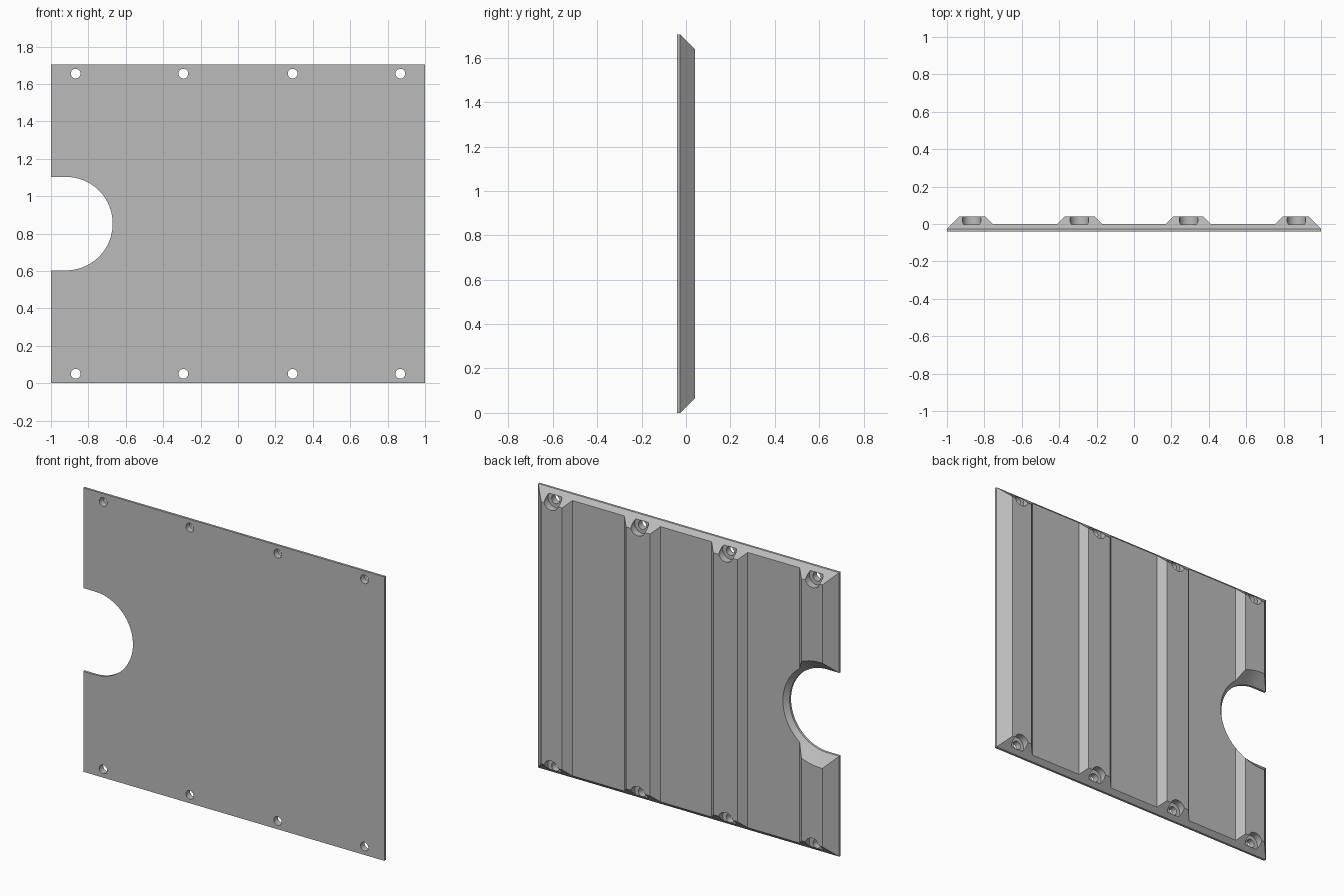
import bpy, bmesh, math
from mathutils import Vector

cube = bpy.data.objects.get("Cube")
if cube:
    bpy.data.objects.remove(cube, do_unlink=True)

HEIGHT, FRONT, EDGE, BASE, TOP = 1.705, -0.04, -0.026, 0.0, 0.04

grey = bpy.data.materials.new("plain grey")
grey.use_nodes = True
grey.diffuse_color = (0.5, 0.5, 0.5, 1)
grey.node_tree.nodes["Principled BSDF"].inputs["Base Color"].default_value = (0.5, 0.5, 0.5, 1)


def make_object(name, bm):
    bmesh.ops.recalc_face_normals(bm, faces=bm.faces[:])
    mesh = bpy.data.meshes.new(name)
    bm.to_mesh(mesh)
    bm.free()
    obj = bpy.data.objects.new(name, mesh)
    bpy.context.collection.objects.link(obj)
    mesh.materials.append(grey)
    return obj


def loft(bm, rings):
    """Closed solid through rings of equal point count."""
    loops = [[bm.verts.new(p) for p in ring] for ring in rings]
    n = len(loops[0])
    for a, b in zip(loops, loops[1:]):
        for i in range(n):
            j = (i + 1) % n
            bm.faces.new((a[i], a[j], b[j], b[i]))
    bm.faces.new(loops[0][::-1])
    bm.faces.new(loops[-1])


# Ribbed panel: mirrored cross-section extruded upwards
half = [(0.17, BASE), (0.21, TOP), (0.37, TOP), (0.41, BASE),
        (0.755, BASE), (0.795, TOP), (0.934, TOP), (1, EDGE), (1, FRONT)]
section = half + [(-x, y) for x, y in reversed(half)]
bm = bmesh.new()
loft(bm, [[(x, y, z) for x, y in section] for z in (0, HEIGHT)])

# Sloped top and bottom ends
for z, side in ((0, -1), (HEIGHT, 1)):
    cut = bmesh.ops.bisect_plane(
        bm, geom=bm.verts[:] + bm.edges[:] + bm.faces[:], dist=1e-6,
        plane_co=Vector((0, EDGE, z)), plane_no=Vector((0, 1, side)), clear_outer=True)
    edges = [e for e in cut["geom_cut"] if isinstance(e, bmesh.types.BMEdge)]
    bmesh.ops.contextual_create(bm, geom=edges)
panel = make_object("ribbed_panel", bm)

# Side opening cutter, flared towards the back
def slot_ring(y, r, cx=-0.92, cz=0.853, steps=40):
    arc = [math.pi * (i / steps - 0.5) for i in range(steps + 1)]
    pts = [(cx + r * math.cos(a), y, cz + r * math.sin(a)) for a in arc]
    return pts + [(-1.2, y, cz + r), (-1.2, y, cz - r)]


bm = bmesh.new()
loft(bm, [slot_ring(-0.1, 0.25), slot_ring(EDGE, 0.25), slot_ring(0.074, 0.35)])
opening = make_object("side_opening_cutter", bm)

# Screw hole cutters, each stepped out to a wide counterbore
def circle(x, y, z, r, n=32):
    return [(x + r * math.cos(math.tau * i / n), y, z + r * math.sin(math.tau * i / n))
            for i in range(n)]


bm = bmesh.new()
for x in (-0.868, -0.292, 0.292, 0.868):
    for z in (0.05, HEIGHT - 0.05):
        loft(bm, [circle(x, -0.1, z, 0.026), circle(x, -0.002, z, 0.026),
                  circle(x, -0.002, z, 0.05), circle(x, 0.1, z, 0.05)])
holes = make_object("screw_hole_cutters", bm)

for cutter in (opening, holes):
    mod = panel.modifiers.new(cutter.name, "BOOLEAN")
    mod.operation = "DIFFERENCE"
    mod.solver = "EXACT"
    mod.object = cutter
    cutter.hide_render = True
    cutter.hide_set(True)

# Apply the cuts, drop the cutters, then smooth the round walls
bpy.ops.object.select_all(action="DESELECT")
panel.select_set(True)
bpy.context.view_layer.objects.active = panel
for mod in list(panel.modifiers):
    bpy.ops.object.modifier_apply(modifier=mod.name)
for cutter in (opening, holes):
    bpy.data.objects.remove(cutter, do_unlink=True)
bpy.ops.object.shade_smooth_by_angle(angle=math.radians(25))
